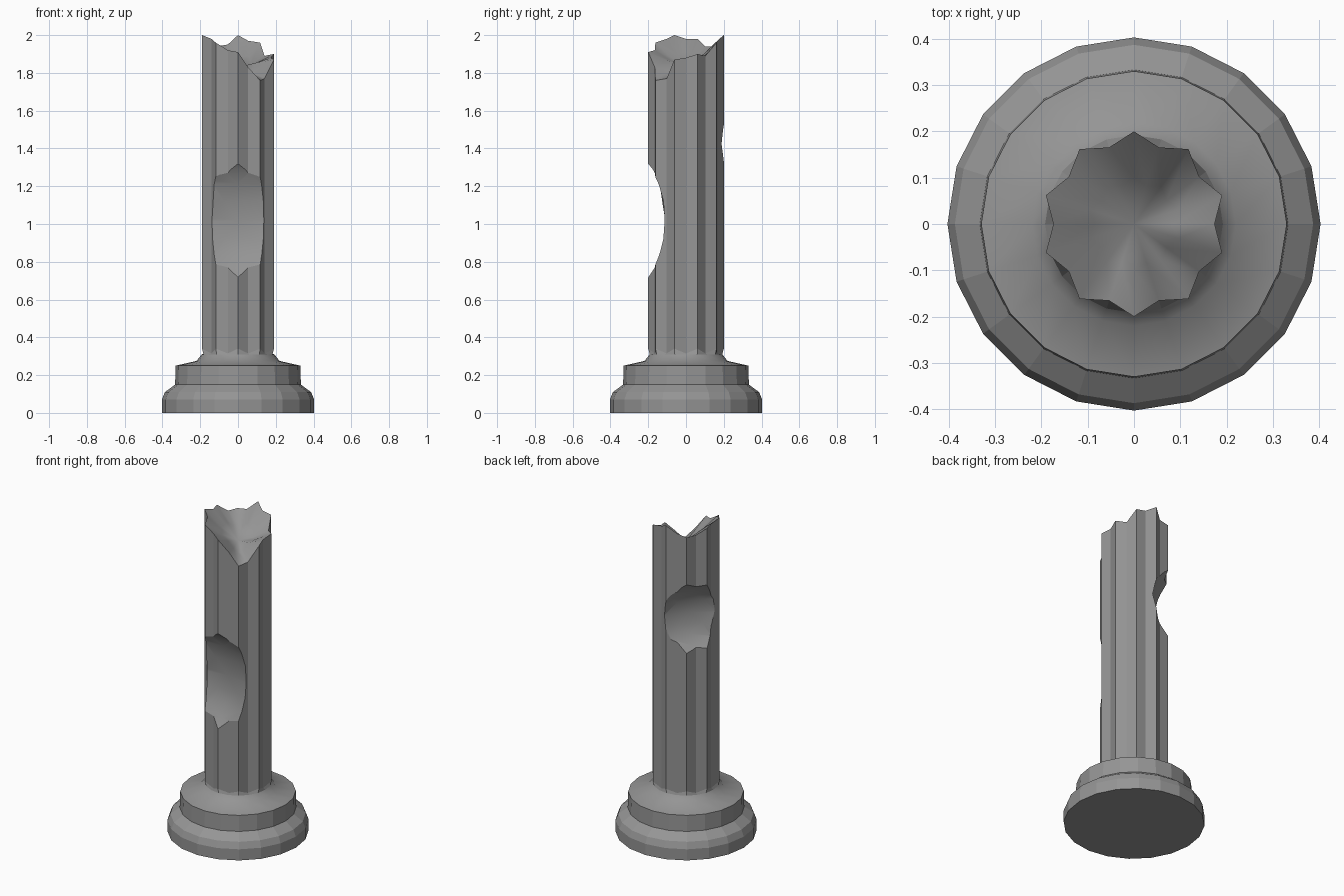
import bpy, bmesh, math, random
from mathutils import Vector, Matrix

if "Cube" in bpy.data.objects:
    bpy.data.objects.remove(bpy.data.objects["Cube"])

random.seed(4)
N = 20                      # sides of base; shaft has 10 ridges + 10 valleys
RIDGE, VALLEY = 0.20, 0.174


def ring(bm, radius, height):
    """radius / height are functions of the side index"""
    out = []
    for i in range(N):
        a = 2 * math.pi * i / N
        r = radius(i)
        out.append(bm.verts.new((r * math.sin(a), r * math.cos(a), height(i))))
    return out


def bridge(bm, lower, upper, smooth=False):
    for i in range(N):
        j = (i + 1) % N
        bm.faces.new((lower[i], lower[j], upper[j], upper[i])).smooth = smooth


# dark stone
stone = bpy.data.materials.new("dark_stone")
stone.diffuse_color = (0.3, 0.3, 0.3, 1)
stone.use_nodes = True
stone.node_tree.nodes["Principled BSDF"].inputs["Base Color"].default_value = stone.diffuse_color

# stepped base and neck profile (radius, height)
base_profile = [(0.403, 0), (0.403, 0.07), (0.387, 0.11), (0.333, 0.15),
                (0.33, 0.25), (0.22, 0.275), (0.192, 0.31)]
# height of the broken rim, starting at the back and turning towards +x
rim = [2.0, 1.97, 1.96, 1.89, 1.90, 1.88, 1.87, 1.77, 1.76, 1.83,
       1.91, 1.92, 1.96, 1.98, 2.0, 1.98, 1.98, 1.94, 1.94, 1.95]

bm = bmesh.new()
rings = [ring(bm, lambda i, r=r: r, lambda i, z=z: z) for r, z in base_profile]


def flute(i):
    return VALLEY if i % 2 else RIDGE


# fluted shaft
rings.append(ring(bm, flute, lambda i: 0.315 if i % 2 else 0.34))
rings.append(ring(bm, flute, lambda i: rim[i]))
for k, (lo, hi) in enumerate(zip(rings, rings[1:])):
    bridge(bm, lo, hi, smooth=k in (4, 5))
bm.faces.new(rings[0])

# hollow broken top, a valley running from back left to front right
mid = ring(bm, lambda i: flute(i) * 0.5,
           lambda i: 0.5 * rim[i] + 0.5 * 1.82 + random.uniform(-0.01, 0.01))
bridge(bm, rings[-1], mid, smooth=True)
centre = bm.verts.new((0, 0, 1.83))
for i in range(N):
    bm.faces.new((mid[i], mid[(i + 1) % N], centre)).smooth = True
bmesh.ops.recalc_face_normals(bm, faces=bm.faces)
mesh = bpy.data.meshes.new("broken_column")
bm.to_mesh(mesh)
bm.free()
mesh.materials.append(stone)
column = bpy.data.objects.new("broken_column", mesh)
bpy.context.collection.objects.link(column)


# chipped areas: lumpy ellipsoids cut out of the shaft
def chip(name, angle, dist, z, size, lump):
    b = bmesh.new()
    bmesh.ops.create_icosphere(b, subdivisions=3, radius=1)
    place = (Matrix.Rotation(math.radians(angle), 4, 'Z')
             @ Matrix.Translation((dist, 0, z)) @ Matrix.Diagonal(Vector(size + (1,))))
    for v in b.verts:
        v.co *= 1 + random.uniform(-lump, lump)
    for f in b.faces:
        f.smooth = True
    bmesh.ops.transform(b, matrix=place, verts=b.verts)
    m = bpy.data.meshes.new(name)
    b.to_mesh(m)
    b.free()
    m.materials.append(stone)
    cutter = bpy.data.objects.new(name, m)
    bpy.context.collection.objects.link(cutter)
    cutter.hide_render = True
    mod = column.modifiers.new(name, 'BOOLEAN')
    mod.operation = 'DIFFERENCE'
    mod.solver = 'EXACT'
    mod.object = cutter
    bpy.context.view_layer.objects.active = column
    bpy.ops.object.modifier_apply(modifier=name)
    bpy.data.objects.remove(cutter)


chip("front_chip", -90, 0.32, 1.02, (0.218, 0.46, 0.375), 0.02)
chip("back_chip", 138, 0.34, 1.425, (0.236, 0.48, 0.28), 0.02)
